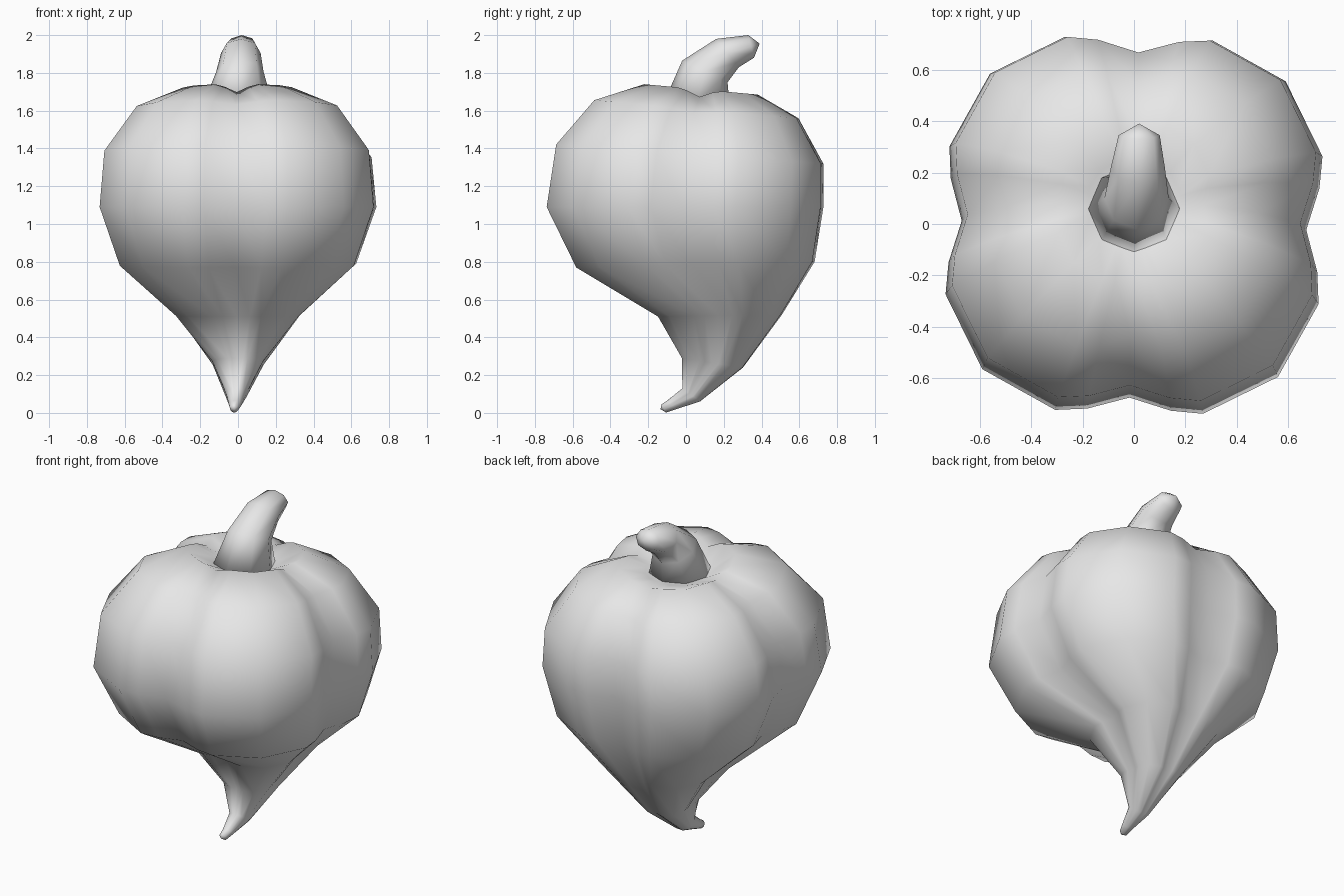
import bpy, bmesh, math
from mathutils import Vector

if "Cube" in bpy.data.objects:
    bpy.data.objects.remove(bpy.data.objects["Cube"], do_unlink=True)

grey = bpy.data.materials.new("pale grey")
grey.use_nodes = True
COLOUR = (0.8, 0.8, 0.8, 1)
grey.diffuse_color = COLOUR
grey.node_tree.nodes["Principled BSDF"].inputs["Base Color"].default_value = COLOUR


def lobed_section():
    """Four rounded lobes split by grooves: (angle, radius, grooveness)."""
    lobe = [(0, 0.924, 1), (12.8, 1.014, 0.3), (21.6, 1.076, 0),
            (45, 1.121, 0), (68.4, 1.076, 0), (77.2, 1.014, 0.3)]
    return [(math.radians(a + 90 * q - 1.5), r, g) for q in range(4) for a, r, g in lobe]


def round_section(sides):
    return [(math.tau * (i / sides + 0.25), 1, 0) for i in range(sides)]


def loft(name, section, rings, start, end):
    """Skin tilted rings: front (y, z), back (y, z), half width, centre x, lobing, groove drop."""
    bm = bmesh.new()
    loops = []
    for front, back, half, cx, lobing, drop in rings:
        a, b = Vector((cx, *front)), Vector((cx, *back))
        mid, axis = (a + b) / 2, (b - a) / 2
        loop = []
        for angle, radius, groove in section:
            r = 1 + (radius - 1) * lobing
            p = mid + axis * (r * math.sin(angle))
            p.x += half * r * math.cos(angle)
            p.z -= drop * groove
            loop.append(bm.verts.new(p))
        loops.append(loop)
    n = len(section)
    for upper, lower in zip(loops, loops[1:]):
        for i in range(n):
            j = (i + 1) % n
            bm.faces.new((upper[i], upper[j], lower[j], lower[i]))
    for point, loop in ((start, loops[0]), (end, loops[-1])):
        tip = bm.verts.new(point)
        for i in range(n):
            bm.faces.new((tip, loop[i], loop[(i + 1) % n]))
    bmesh.ops.recalc_face_normals(bm, faces=bm.faces)
    mesh = bpy.data.meshes.new(name)
    bm.to_mesh(mesh)
    bm.free()
    obj = bpy.data.objects.new(name, mesh)
    bpy.context.collection.objects.link(obj)
    mesh.materials.append(grey)
    mesh.shade_smooth()
    return obj


# Lobed body, from the dimple under the stem down to the hooked tip
body_rings = [
    ((-0.10, 1.66), (0.25, 1.645), 0.18, 0, 0.4, 0),
    ((-0.22, 1.74), (0.38, 1.685), 0.29, 0, 0.9, 0.04),
    ((-0.48, 1.655), (0.59, 1.56), 0.53, 0, 1, 0.02),
    ((-0.68, 1.42), (0.72, 1.32), 0.70, 0, 1, 0),
    ((-0.73, 1.09), (0.72, 1.09), 0.725, 0, 1, 0),
    ((-0.57, 0.77), (0.67, 0.80), 0.615, 0, 1.1, 0),
    ((-0.14, 0.51), (0.50, 0.52), 0.32, 0, 1.2, 0),
    ((-0.02, 0.29), (0.30, 0.24), 0.135, 0, 1, 0),
    ((-0.02, 0.13), (0.075, 0.06), 0.055, -0.01, 0.6, 0),
    ((-0.10, 0.065), (-0.05, 0.02), 0.032, -0.015, 0, 0),
    ((-0.13, 0.045), (-0.105, 0.002), 0.022, -0.02, 0, 0),
]
loft("pepper_body", lobed_section(), body_rings, (0, 0.07, 1.64), (-0.02, -0.135, 0.02))

# Curved stem bending towards the back
stem_rings = [
    ((-0.115, 1.65), (0.23, 1.64), 0.18, 0, 0, 0),
    ((-0.02, 1.865), (0.22, 1.75), 0.125, 0.01, 0, 0),
    ((0.16, 1.98), (0.28, 1.83), 0.105, 0.015, 0, 0),
    ((0.33, 2.0), (0.36, 1.88), 0.08, 0.02, 0, 0),
]
loft("stem", round_section(8), stem_rings, (0, 0.06, 1.63), (0.02, 0.39, 1.955))
